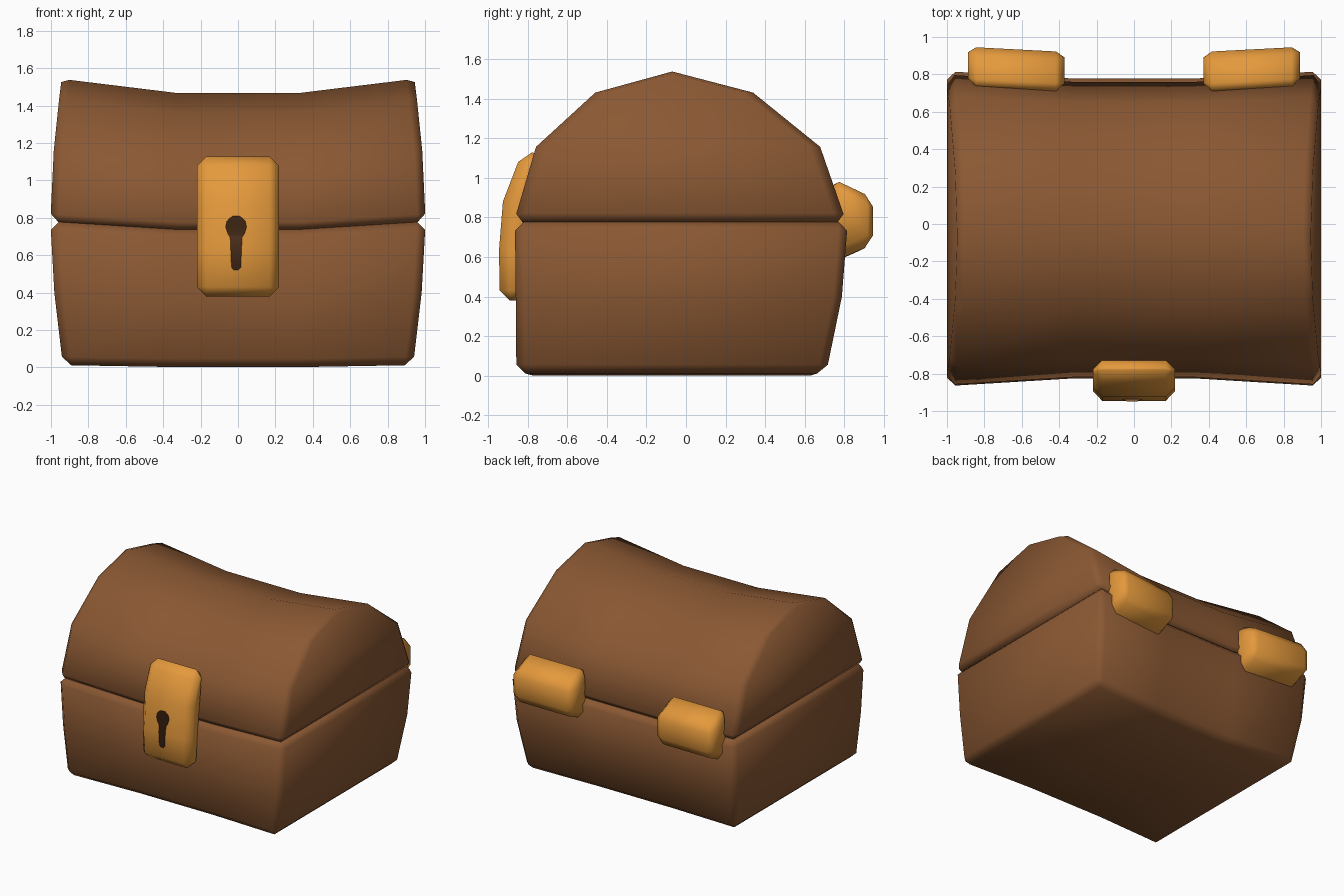
import bpy, bmesh, math

if "Cube" in bpy.data.objects:
    bpy.data.objects.remove(bpy.data.objects["Cube"])


def material(name, rgb):
    m = bpy.data.materials.new(name)
    m.diffuse_color = (*rgb, 1)
    m.use_nodes = True
    m.node_tree.nodes["Principled BSDF"].inputs["Base Color"].default_value = m.diffuse_color
    return m


WOOD = material("brown wood", (0.255, 0.098, 0.033))
BRASS = material("golden brass", (0.78, 0.32, 0.045))


def interp(table, v):
    """Piecewise linear lookup in a list of (key, value)."""
    for (a, p), (b, q) in zip(table, table[1:]):
        if v <= b:
            return p + (q - p) * (v - a) / (b - a)
    return table[-1][1]


def finish(bm, name, mat, bevel=0):
    bmesh.ops.recalc_face_normals(bm, faces=bm.faces)
    mesh = bpy.data.meshes.new(name)
    bm.to_mesh(mesh)
    bm.free()
    mesh.materials.append(mat)
    mesh.polygons.foreach_set("use_smooth", [True] * len(mesh.polygons))
    ob = bpy.data.objects.new(name, mesh)
    bpy.context.collection.objects.link(ob)
    if bevel:
        mod = ob.modifiers.new("chamfer", 'BEVEL')
        mod.width = bevel
        mod.segments = 1
        mod.limit_method = 'ANGLE'
        mod.angle_limit = math.radians(50)
    return ob


def loft(name, profile, stations, mat, bevel):
    """Loft a (y, z) profile through stations, capping with front-to-back strips."""
    bm = bmesh.new()
    rings = [[bm.verts.new(s(y, z)) for y, z in profile] for s in stations]
    n = len(profile)
    for a, b in zip(rings, rings[1:]):
        for i in range(n):
            j = (i + 1) % n
            bm.faces.new((a[i], a[j], b[j], b[i]))
    for r in (rings[0], rings[-1]):
        for i in range(n // 2):
            corners = [r[i], r[i + 1], r[n - 2 - i], r[n - 1 - i]]
            corners = list(dict.fromkeys(corners))
            if len(corners) > 2:
                bm.faces.new(corners)
    return finish(bm, name, mat, bevel)


# Chest body: ends lean with height, middle is pinched in and sags
END_X = [(0, 0.935), (0.4, 0.982), (0.78, 1.003), (1.16, 0.985), (1.43, 0.957), (1.55, 0.942)]


def end(side):
    return lambda y, z: (side * interp(END_X, z), y, z)


def waist(x):
    return lambda y, z: (x, y * 0.953, z - 0.01 - 0.042 * z)


chest = [end(-1), waist(-0.33), waist(0.33), end(1)]
loft("chest_base", [(-0.86, 0.012), (-0.863, 0.4), (-0.867, 0.78),
                    (0.82, 0.78), (0.79, 0.4), (0.71, 0.012)], chest, WOOD, 0.045)
loft("chest_lid", [(-0.872, 0.78), (-0.76, 1.16), (-0.46, 1.435), (-0.07, 1.542),
                   (0.34, 1.435), (0.68, 1.16), (0.812, 0.78)], chest, WOOD, 0.042)

# Lock plate wrapping the seam at the front
loft("lock_plate", [(-0.94, 0.38), (-0.945, 0.63), (-0.925, 0.88), (-0.83, 1.127),
                    (-0.72, 1.127), (-0.75, 0.88), (-0.78, 0.63), (-0.80, 0.38)],
     [lambda y, z: (-0.22, y, z), lambda y, z: (0.22, y, z)], BRASS, 0.05)

# Keyhole: thin strip of rows (height, half width) lying on the plate
FRONT_Y = [(0.38, -0.94), (0.63, -0.945), (0.88, -0.925)]
rows = [(0.52, 0.012), (0.535, 0.025), (0.63, 0.029), (0.695, 0.032), (0.715, 0.045),
        (0.75, 0.056), (0.78, 0.05), (0.797, 0.035), (0.808, 0.018)]
bm = bmesh.new()
pairs = [[bm.verts.new((-0.01 + s * w, interp(FRONT_Y, z) - 0.005, z)) for s in (-1, 1)]
         for z, w in rows]
for (a, b), (c, d) in zip(pairs, pairs[1:]):
    bm.faces.new((a, b, d, c))
bmesh.ops.solidify(bm, geom=bm.faces[:], thickness=0.006)
finish(bm, "keyhole", WOOD)

# Two hinges at the back, mirrored, turned slightly to follow the waist
for side, label in ((-1, "left"), (1, "right")):
    loft("hinge_" + label, [(0.735, 0.60), (0.735, 1.0), (0.947, 0.90), (0.947, 0.665), (0.80, 0.60)],
         [lambda y, z: (side * 0.372, y - 0.027, z - 0.015),
          lambda y, z: (side * 0.888, y, z)], BRASS, 0.045)
